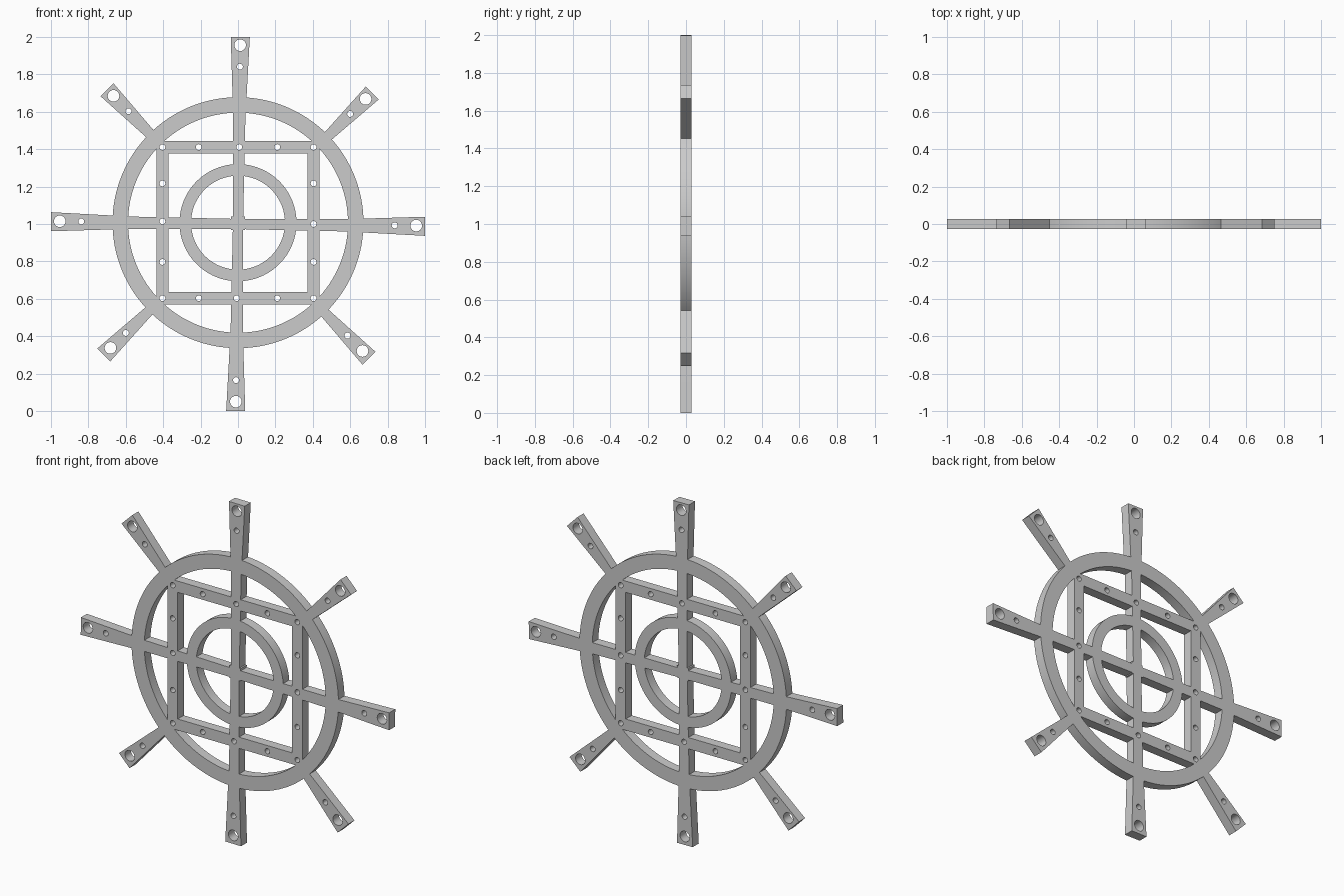
import bpy
import bmesh
from math import sin, cos, pi, radians
from mathutils import Vector
from mathutils.geometry import delaunay_2d_cdt

if "Cube" in bpy.data.objects:
    bpy.data.objects.remove(bpy.data.objects["Cube"])

THICK = 0.056
TILT = radians(-0.7)          # spokes are turned slightly against the square
RIM_C, ARM_C = Vector((0, 1.007)), Vector((0, 1.0))


def circle(c, r, n):
    return [Vector((c[0] + r * cos(2 * pi * i / n), c[1] + r * sin(2 * pi * i / n))) for i in range(n)]


def square(c, h):
    return [Vector((c[0] + sx * h, c[1] + sz * h)) for sx, sz in ((-1, -1), (1, -1), (1, 1), (-1, 1))]


def polar(c, angle, r, side=0.0):
    return Vector((c[0] + r * cos(angle) - side * sin(angle), c[1] + r * sin(angle) + side * cos(angle)))


def arm(angle, profile):
    """Outline of a tapered arm from (radius, half width) stations."""
    right = [polar(ARM_C, angle, r, -w) for r, w in profile]
    left = [polar(ARM_C, angle, r, w) for r, w in reversed(profile)]
    return right + left


def inside(p, loops):
    odd = False
    for loop in loops:
        for a, b in zip(loop, loop[1:] + loop[:1]):
            if (a.y > p.y) != (b.y > p.y) and p.x < a.x + (p.y - a.y) * (b.x - a.x) / (b.y - a.y):
                odd = not odd
    return odd


# Solid parts: outer rim, inner ring, square frame, small hub
parts = [
    [circle(RIM_C, 0.671, 128), circle(RIM_C, 0.588, 128)],
    [circle(RIM_C, 0.313, 96), circle(RIM_C, 0.251, 96)],
    [square(RIM_C, 0.437), square(RIM_C, 0.371)],
    [[polar(ARM_C + Vector((0, 0.004)), TILT + pi / 4 + k * pi / 2, 0.052) for k in range(4)]],
]

# Eight arms, the straight four run to the centre, with two holes near each tip
holes = []
for k in range(8):
    a = k * pi / 4 + TILT
    if k % 2 == 0:
        parts.append([arm(a, [(-0.01, 0.027), (0.6, 0.033), (0.67, 0.037), (0.9994, 0.051)])])
    else:
        parts.append([arm(a, [(0.62, 0.024), (0.67, 0.027), (1.003, 0.049)])])
    c = ARM_C + Vector((0, 0.003))
    holes.append(circle(polar(c, a, 0.953), 0.031, 32))
    holes.append(circle(polar(c, a, 0.838), 0.016, 20))

# Bolt holes around the square frame: corners, quarters and spoke crossings
for k in range(4):
    a = k * pi / 2
    for side in (-0.21, 0.21, 0.404):
        holes.append(circle(polar(RIM_C, a, 0.404, side), 0.0155, 20))
    holes.append(circle(polar(RIM_C, a, 0.404, -0.007), 0.0155, 20))

# Merge all outlines into one flat sheet
verts, edges = [], []
for loop in [l for p in parts for l in p] + holes:
    s, n = len(verts), len(loop)
    verts += loop
    edges += [(s + i, s + (i + 1) % n) for i in range(n)]
pts, _, tris, *_ = delaunay_2d_cdt(verts, edges, [], 0, 1e-6)

bm = bmesh.new()
bv = [bm.verts.new((p.x, 0, p.y)) for p in pts]
for t in tris:
    mid = sum((pts[i] for i in t), Vector((0, 0))) / len(t)
    if any(inside(mid, p) for p in parts) and not any(inside(mid, [h]) for h in holes):
        bm.faces.new([bv[i] for i in t])
bmesh.ops.delete(bm, geom=[v for v in bm.verts if not v.link_faces], context='VERTS')
bmesh.ops.recalc_face_normals(bm, faces=bm.faces)
mesh = bpy.data.meshes.new("wheel_frame")
bm.to_mesh(mesh)
bm.free()

# Thicken the sheet into the plate
obj = bpy.data.objects.new("wheel_frame", mesh)
bpy.context.collection.objects.link(obj)
bpy.context.view_layer.objects.active = obj
obj.select_set(True)
solid = obj.modifiers.new("thickness", 'SOLIDIFY')
solid.thickness = THICK
solid.offset = 0
bpy.ops.object.modifier_apply(modifier=solid.name)
bpy.ops.object.shade_smooth_by_angle(angle=radians(30))
